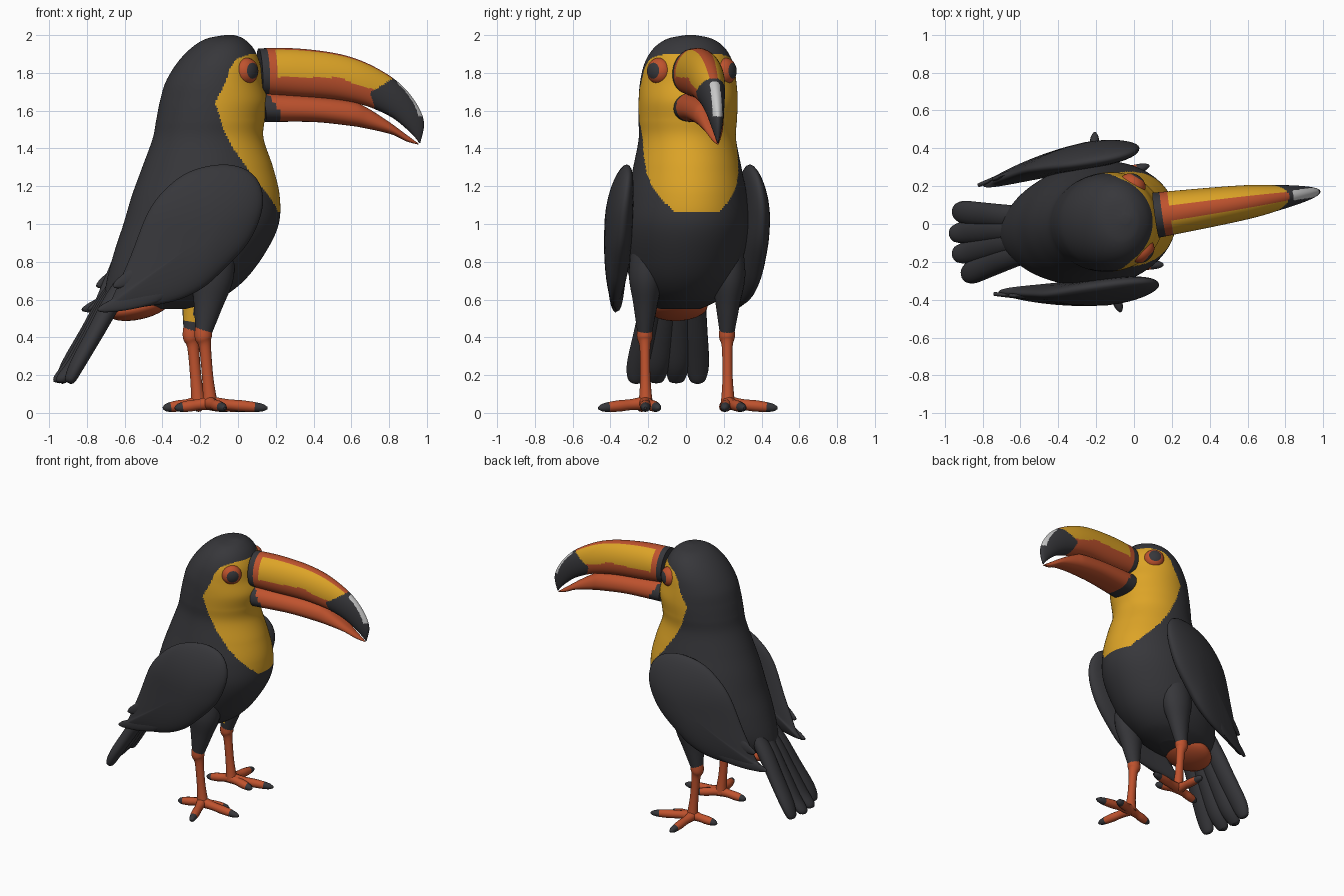
import bpy, bmesh, math
from mathutils import Vector, Matrix

if "Cube" in bpy.data.objects:
    bpy.data.objects.remove(bpy.data.objects["Cube"])

# Bird is symmetric in its own frame (u forward, v sideways), then yawed slightly
YAW = Matrix.Translation((0, 0.03, 0)) @ Matrix.Rotation(math.radians(8.2), 4, 'Z')
COLOURS = {"black": (.038, .038, .043), "yellow": (.72, .37, .02),
           "orange": (.52, .085, .027), "pale_grey": (.58, .58, .58)}
MATS = []
for n, c in COLOURS.items():
    m = bpy.data.materials.new(n)
    m.diffuse_color = (*c, 1)
    m.use_nodes = True
    m.node_tree.nodes["Principled BSDF"].inputs["Base Color"].default_value = m.diffuse_color
    MATS.append(m)
BLACK, YELLOW, ORANGE, GREY = range(4)


def finish(name, bm, rule):
    """Colour faces by rule(centre), apply yaw and make the object."""
    bmesh.ops.recalc_face_normals(bm, faces=bm.faces)
    for f in bm.faces:
        f.smooth = True
        f.material_index = rule(f.calc_center_median()) if callable(rule) else rule
    bm.transform(YAW)
    me = bpy.data.meshes.new(name)
    bm.to_mesh(me)
    bm.free()
    for m in MATS:
        me.materials.append(m)
    me.set_sharp_from_angle(angle=math.radians(50))
    ob = bpy.data.objects.new(name, me)
    bpy.context.collection.objects.link(ob)
    return ob


def loft(name, rings, rule):
    """Skin a list of closed rings and cap both ends."""
    bm = bmesh.new()
    vs = [[bm.verts.new(p) for p in r] for r in rings]
    n = len(vs[0])
    for a, b in zip(vs, vs[1:]):
        for i in range(n):
            j = (i + 1) % n
            bm.faces.new((a[i], a[j], b[j], b[i]))
    bm.faces.new(vs[0])
    bm.faces.new(vs[-1])
    return finish(name, bm, rule)


def smooth(pts, steps, closed=False):
    """Catmull-Rom interpolation of tuples of any length."""
    n, out = len(pts), []
    at = (lambda i: pts[i % n]) if closed else (lambda i: pts[max(0, min(n - 1, i))])
    for i in range(n if closed else n - 1):
        for k in range(steps):
            t = k / steps
            out.append(tuple(.5 * (2 * b + (c - a) * t + (2 * a - 5 * b + 4 * c - d) * t * t
                                   + (3 * b - a - 3 * c + d) * t ** 3)
                             for a, b, c, d in zip(at(i - 1), at(i), at(i + 1), at(i + 2))))
    return out if closed else out + [pts[-1]]


def sweep(name, stations, side, rule, steps=5, n=16):
    """Tube through stations (u, v, z, half width along side, half thickness)."""
    st = smooth(stations, steps)
    P = [Vector(s[:3]) for s in st]
    rings = []
    for i, s in enumerate(st):
        t = (P[min(i + 1, len(P) - 1)] - P[max(i - 1, 0)]).normalized()
        nrm = t.cross(Vector(side)).normalized()
        sd = nrm.cross(t)
        rings.append([P[i] + sd * s[3] * math.cos(a) + nrm * s[4] * math.sin(a)
                      for a in (2 * math.pi * k / n for k in range(n))])
    return loft(name, rings, rule)


def lerp(table, z):
    for (z0, a), (z1, b) in zip(table, table[1:]):
        if z0 <= z <= z1:
            return a + (b - a) * (z - z0) / (z1 - z0)
    return 9


# Body and head: (z, back, front, half width)
body = [(2.0, -.07, -.02, .025), (1.98, -.17, .03, .12), (1.93, -.25, .08, .19),
        (1.85, -.325, .115, .235), (1.75, -.385, .13, .255), (1.65, -.415, .155, .262),
        (1.55, -.435, .14, .26), (1.45, -.455, .135, .257), (1.3, -.51, .185, .285),
        (1.15, -.565, .22, .315), (1.0, -.61, .215, .33), (.85, -.66, .145, .315),
        (.7, -.70, .03, .275), (.6, -.71, -.11, .2), (.55, -.67, -.28, .11)]
rings = []
for z, b, f, w in smooth(body, 14):
    rings.append([((b + f) / 2 + (f - b) / 2 * math.cos(a), w * math.sin(a), z)
                  for a in (2 * math.pi * k / 192 for k in range(192))])
# Yellow face and bib lie in front of this edge (z, u)
bib = [(1.06, .2), (1.09, .185), (1.265, .035), (1.4, -.06), (1.5, -.115), (1.645, -.16),
       (1.757, -.10), (1.82, -.08), (1.87, -.045), (1.895, .02), (1.91, .2)]
loft("body", rings, lambda c: YELLOW if c.x > lerp(bib, c.z) else BLACK)


# Beak halves: (top u, top z, bottom u, bottom z, half width), narrower towards the ridge
def beak(name, stations, rule, top_power):
    rings = []
    for tu, tz, bu, bz, w in smooth(stations, 14):
        r = []
        for k in range(88):
            a = 2 * math.pi * k / 88
            c, s = math.cos(a), math.sin(a)
            h = .44 + (.56 * s if s > 0 else .44 * s)
            p = top_power if s > 0 else .7
            r.append((bu + (tu - bu) * h, w * math.copysign(abs(c) ** p, c), bz + (tz - bz) * h))
        rings.append(r)
    loft(name, rings, rule)


upper = [(.11, 1.93, .12, 1.685, .12), (.3, 1.93, .3, 1.672, .11), (.5, 1.908, .5, 1.66, .098),
         (.65, 1.868, .65, 1.635, .085), (.79, 1.798, .74, 1.605, .068), (.89, 1.72, .83, 1.56, .052),
         (.965, 1.62, .90, 1.505, .035), (.995, 1.53, .95, 1.455, .018), (.975, 1.43, .967, 1.43, .003)]
lower = [(.12, 1.695, .14, 1.54, .115), (.4, 1.675, .4, 1.54, .1), (.6, 1.65, .6, 1.52, .085),
         (.68, 1.62, .69, 1.505, .072), (.8, 1.545, .82, 1.475, .05), (.9, 1.473, .9, 1.438, .025),
         (.963, 1.428, .966, 1.42, .004)]
panel = [(.19, 1.778), (.54, 1.775), (.6, 1.746), (.71, 1.714), (.95, 1.70)]
ridge = [(.1, .042), (.5, .037), (.8, .024), (1, .02)]


def upper_rule(c):
    if c.x < .155:
        return BLACK
    if c.x > .85 and abs(c.y) < .026 and c.z > 2.45 - c.x and c.z > 1.57:
        return GREY
    if c.x > .70 + 1.8 * max(0, c.z - 1.70) + .4 * max(0, 1.68 - c.z):
        return BLACK
    if c.z > lerp(panel, c.x) and abs(c.y) > lerp(ridge, c.x):
        return YELLOW
    return ORANGE


beak("upper_beak", upper, upper_rule, 1.0)
beak("lower_beak", lower,
     lambda c: BLACK if c.x < .21 - .6 * max(0, c.z - 1.59) else ORANGE, .7)

# Undertail patch
bm = bmesh.new()
bmesh.ops.create_uvsphere(bm, u_segments=32, v_segments=16, radius=1, matrix=Matrix.Translation(
    (-.53, 0, .56)) @ Matrix.Rotation(-.22, 4, 'Y') @ Matrix.Diagonal((.17, .16, .065, 1)))
finish("undertail", bm, ORANGE)

# Tail feathers
for i, v in enumerate((-.165, -.055, .055, .165)):
    out = abs(v) > .1
    tip = -.935 if out else -.965
    sweep(f"tail_feather_{i}", [(-.55, v * .5, .78, .06, .045), (-.68, v * .65, .6, .065, .05),
                                (-.785, v * .8, .42, .066, .045), (-.88, v * .95, .26, .063, .04),
                                (tip + .015, v, .18, .045, .03), (tip + .005, v * 1.01, .16, .02, .015)],
          (0, 1, 0), BLACK)

outline = [(-.43, 1.19), (-.3, 1.28), (-.13, 1.315), (0, 1.285), (.07, 1.2), (.075, 1.07), (0, .9),
           (-.15, .74), (-.26, .65), (-.4, .59), (-.6, .555), (-.76, .54), (-.72, .6),
           (-.68, .69), (-.62, .83), (-.53, 1.06)]


def wing_mid(u, z):
    return .375 - .08 * ((u + .05) / .67) ** 2 - .04 * (max(0, z - 1) / .3) ** 2


for s, side in ((-1, "near"), (1, "far")):
    # Folded wing: domed rings from the inner face out to the edge and back
    edge = smooth(outline, 5, True)
    cu, cz = -.25, .93
    rings = []
    for k in range(1, 20):
        a = math.pi * k / 20
        r, d = math.sin(a), -.065 * math.cos(a)
        d *= 1 if d > 0 else 1.3
        ring = []
        for u, z in edge:
            pu, pz = cu + (u - cu) * r, cz + (z - cz) * r
            ring.append((pu, s * (wing_mid(pu, pz) + d * min(1, 1.1 + pu * .5)), pz))
        rings.append(ring)
    loft(f"{side}_wing", rings, BLACK)
    # Long flight feathers at the wing tip
    for i, (a, b) in enumerate((((-.4, .66), (-.79, .545)), ((-.45, .8), (-.71, .67)))):
        st = []
        for t, w in ((0, .02), (.25, .05), (.6, .045), (.9, .025), (1, .008)):
            u, z = a[0] + (b[0] - a[0]) * t, a[1] + (b[1] - a[1]) * t
            st.append((u, s * (wing_mid(u, z) + .012), z, w, .022 - .012 * t))
        sweep(f"{side}_wing_feather_{i}", st, (0, 0, 1), BLACK)

    # Thigh (yellow inner fleck on the far one), shin and ankle
    v = s * .22
    sweep(f"{side}_thigh", [(-.17, v * .95, .86, .09, .12), (-.17, v, .72, .09, .115),
                            (-.19, v, .58, .065, .08), (-.215, v, .43, .04, .045)], (0, 1, 0),
          lambda c: YELLOW if s > 0 and c.y < .205 and .48 < c.z < .58 and c.x < -.21 else BLACK,
          n=24)
    sweep(f"{side}_shin", [(-.215, v, .45, .04, .046), (-.217, v, .4, .042, .046),
                           (-.208, v, .35, .029, .032), (-.195, v, .2, .027, .03),
                           (-.185, v, .1, .033, .035), (-.18, v, .04, .04, .042)],
          (0, 1, 0), ORANGE)
    # Toes with dark claws
    for i, (tu, tv) in enumerate(((.12, .265), (.0, .175), (-.14, .48), (-.37, .22))):
        A, B = Vector((-.185, s * .22, .052)), Vector((tu, s * tv, .025))
        L = (B - A).length
        st = [(*A.lerp(B, t), w, w) for t, w in
              ((0, .038), (.3, .029), (.55, .03), (.78, .026), (.92, .019), (1, .006))]
        sweep(f"{side}_toe_{i}", st, (0, 0, 1),
              lambda c: BLACK if (c - A).length > .8 * L else ORANGE, n=12)

    # Eye: flattened ball with a dark cap as the pupil
    axis = Vector((.62, s * .78, .03)).normalized()
    place = Matrix.Translation((.02, s * .178, 1.81)) @ axis.to_track_quat('Z', 'Y').to_matrix().to_4x4()
    bm = bmesh.new()
    bmesh.ops.create_uvsphere(bm, u_segments=32, v_segments=24, radius=1,
                              matrix=place @ Matrix.Diagonal((.07, .07, .055, 1)))
    inv = place.inverted()

    def eye_rule(c):
        p = inv @ c
        return BLACK if p.z > 0 and math.hypot(p.x, p.y) < .04 else ORANGE
    finish(f"{side}_eye", bm, eye_rule)
